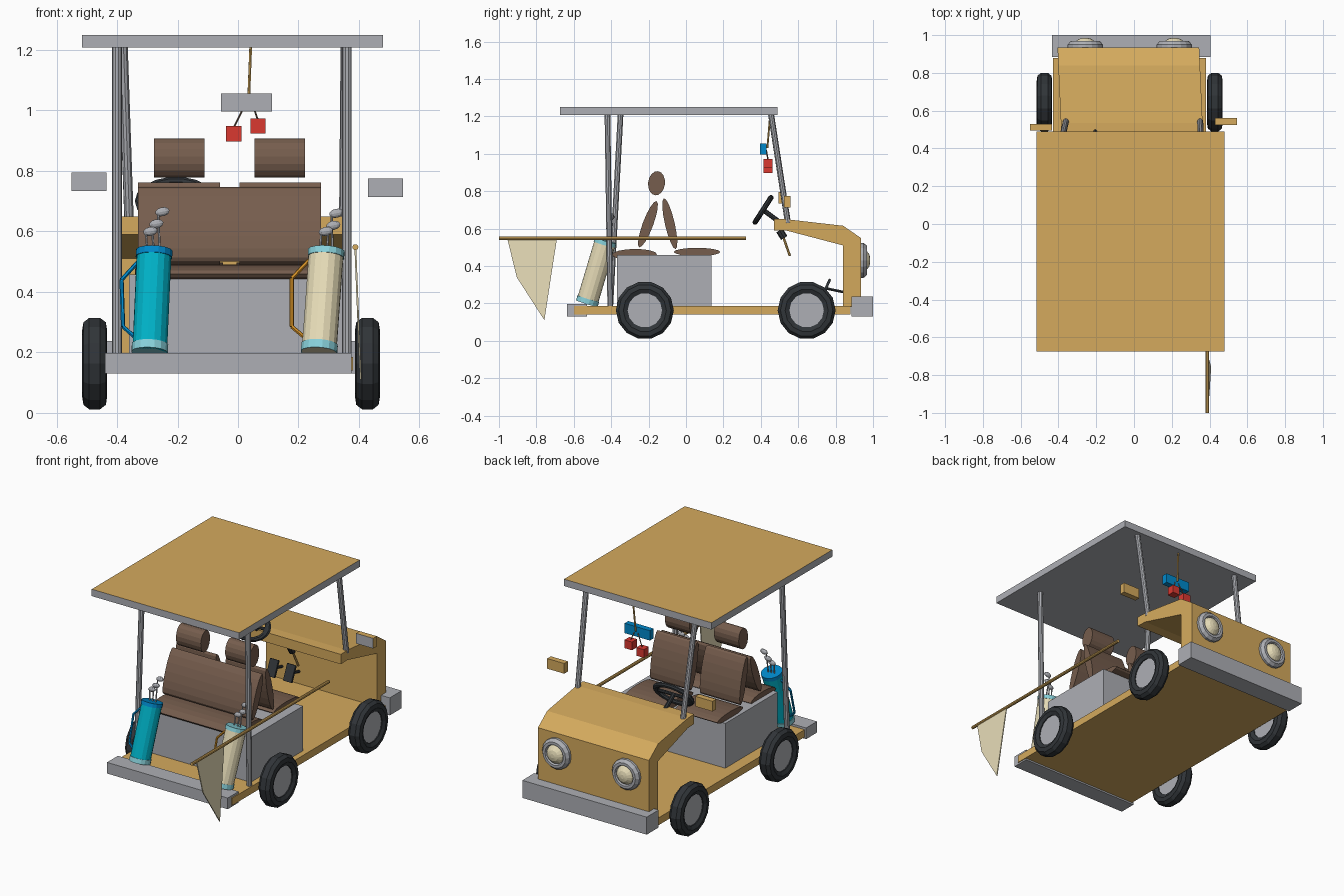
import bpy, bmesh
from math import sin, cos, pi, atan2
from mathutils import Vector, Matrix

if "Cube" in bpy.data.objects:
    bpy.data.objects.remove(bpy.data.objects["Cube"])


def mat(name, r, g, b):
    m = bpy.data.materials.new(name)
    m.diffuse_color = (r, g, b, 1)
    m.use_nodes = True
    m.node_tree.nodes["Principled BSDF"].inputs["Base Color"].default_value = m.diffuse_color
    return m


TAN = mat("tan", 0.66, 0.40, 0.11)
GREY = mat("grey", 0.42, 0.43, 0.46)
BROWN = mat("brown", 0.18, 0.11, 0.075)
BLACK = mat("black", 0.03, 0.035, 0.04)
CREAM = mat("cream", 0.80, 0.72, 0.48)
TEAL = mat("teal", 0.0, 0.45, 0.58)
BLUE = mat("blue", 0.0, 0.25, 0.60)
AQUA = mat("aqua", 0.25, 0.65, 0.72)
ORANGE = mat("orange", 0.65, 0.28, 0.02)
RED = mat("red", 0.70, 0.04, 0.03)


def finish(bm, name, *mats):
    bmesh.ops.recalc_face_normals(bm, faces=bm.faces)
    me = bpy.data.meshes.new(name)
    bm.to_mesh(me)
    bm.free()
    for m in mats:
        me.materials.append(m)
    ob = bpy.data.objects.new(name, me)
    bpy.context.collection.objects.link(ob)
    return ob


def box(name, lo, hi, m, rot=None, face_mat=None, face_dir=None):
    """Box from corner to corner; one face may carry a second material."""
    bm = bmesh.new()
    lo, hi = Vector(lo), Vector(hi)
    bmesh.ops.create_cube(bm, size=1, matrix=Matrix.Diagonal((*(hi - lo), 1)))
    bm.normal_update()
    if face_mat:
        for f in bm.faces:
            f.material_index = int(f.normal.dot(Vector(face_dir)) > 0.9)
    ob = finish(bm, name, m, *([face_mat] if face_mat else []))
    ob.location = (lo + hi) / 2
    if rot:
        ob.rotation_euler = rot
    return ob


def extrude_x(name, pts, x0, x1, m):
    """Extrude a (y, z) profile along x."""
    bm = bmesh.new()
    a, b = ([bm.verts.new((x, y, z)) for y, z in pts] for x in (x0, x1))
    bm.faces.new(a)
    bm.faces.new(b)
    n = len(pts)
    for i in range(n):
        bm.faces.new((a[i], a[(i + 1) % n], b[(i + 1) % n], b[i]))
    return finish(bm, name, m)


def pad(name, p, q, thick, x0, x1):
    """Elliptical cushion between two (y, z) end points."""
    p, q = Vector(p), Vector(q)
    c, u = (p + q) / 2, (q - p) / 2
    v = Vector((-u.y, u.x)).normalized() * thick / 2
    pts = [c + u * cos(t) + v * sin(t) for t in [2 * pi * i / 16 for i in range(16)]]
    return extrude_x(name, pts, x0, x1, BROWN)


def lathe(name, prof, at, axis, m, n=16, close=False):
    """Spin (radius, height) points about an axis."""
    bm = bmesh.new()
    rings = [[bm.verts.new((r * cos(2 * pi * i / n), r * sin(2 * pi * i / n), h))
              for i in range(n)] for r, h in prof]
    for a, b in zip(rings, rings[1:] + (rings[:1] if close else [])):
        for i in range(n):
            bm.faces.new((a[i], a[(i + 1) % n], b[(i + 1) % n], b[i]))
    if not close:
        bm.faces.new(rings[0])
        bm.faces.new(rings[-1])
    q = Vector(axis).to_track_quat('Z', 'Y').to_matrix().to_4x4()
    bm.transform(Matrix.Translation(at) @ q)
    return finish(bm, name, m)


def rod(name, p, q, r, m, n=10):
    d = Vector(q) - Vector(p)
    return lathe(name, [(r, 0), (r, d.length)], p, d, m, n)


# Floor, bumpers and seat box
box("floor", (-0.43, -0.60, 0.14), (0.38, 0.88, 0.185), TAN)
box("rear_bumper", (-0.44, -0.635, 0.13), (0.375, -0.53, 0.198), GREY)
box("front_bumper", (-0.435, 0.885, 0.13), (0.405, 1.0, 0.237), GREY)
box("seat_box", (-0.36, -0.37, 0.185), (0.345, 0.135, 0.458), GREY)

# Roof and posts
box("roof", (-0.515, -0.675, 1.208), (0.48, 0.49, 1.25), GREY, None, TAN, (0, 0, 1))
rod("rear_post_left", (-0.40, -0.405, 0.18), (-0.40, -0.35, 1.21), 0.016, GREY)
rod("rear_post_right", (0.36, -0.405, 0.18), (0.36, -0.42, 1.21), 0.016, GREY)
rod("front_post_left", (-0.36, 0.545, 0.63), (-0.38, 0.455, 1.21), 0.016, GREY)
rod("front_post_right", (0.35, 0.545, 0.63), (0.355, 0.455, 1.21), 0.016, GREY)

# Front body shell with dashboard lip, slightly skewed
hood = extrude_x("hood", [(0.47, 0.65), (0.535, 0.65), (0.84, 0.615), (0.935, 0.55), (0.935, 0.18),
                          (0.84, 0.18), (0.84, 0.51), (0.535, 0.59), (0.47, 0.59)],
                 -0.405, 0.345, TAN)
for v in hood.data.vertices:
    v.co.x += 0.045 * (0.935 - v.co.y)

# Headlights
for x in (-0.258, 0.213):
    lathe("headlight_ring", [(0.093, 0), (0.093, 0.02), (0.078, 0.038), (0.062, 0.038), (0.055, 0.02)],
          (x, 0.93, 0.43), (0, 1, 0), GREY)
    lathe("headlight_lens", [(0.06, 0.018), (0.052, 0.035), (0.032, 0.05), (0.012, 0.055)],
          (x, 0.93, 0.43), (0, 1, 0), CREAM)

# Wheels
tyre = [(0.092, -0.03), (0.115, -0.041), (0.14, -0.037), (0.155, -0.018),
        (0.155, 0.018), (0.14, 0.037), (0.115, 0.041), (0.092, 0.03)]
for x in (-0.474, 0.428):
    for y in (-0.22, 0.645):
        lathe("tyre", tyre, (x, y, 0.163), (1, 0, 0), BLACK, 14, True)
        lathe("wheel_hub", [(0.094, -0.024), (0.094, 0.024)], (x, y, 0.163), (1, 0, 0), GREY, 14)

# Back-to-back seats
for x0, x1 in ((-0.33, -0.06), (0.005, 0.275)):
    pad("front_cushion", (-0.065, 0.475), (0.183, 0.475), 0.044, x0 - 0.01, x1 + 0.01)
    pad("front_backrest", (-0.055, 0.49), (-0.118, 0.762), 0.052, x0, x1)
pad("rear_cushion", (-0.395, 0.46), (-0.155, 0.462), 0.06, -0.33, 0.275)
pad("rear_backrest", (-0.25, 0.50), (-0.157, 0.747), 0.056, -0.33, 0.275)
for x0 in (-0.277, 0.055):
    pad("headrest", (-0.165, 0.778), (-0.15, 0.907), 0.09, x0, x0 + 0.167)

# Wing mirrors
box("wing_mirror_left", (-0.55, 0.495, 0.733), (-0.435, 0.53, 0.795), TAN, None, GREY, (0, -1, 0))
box("wing_mirror_right", (0.43, 0.525, 0.713), (0.545, 0.56, 0.775), TAN, None, GREY, (0, -1, 0))

# Inside mirror with hanging cubes
box("inside_mirror", (-0.057, 0.395, 0.996), (0.113, 0.43, 1.056), BLUE, None, GREY, (0, -1, 0))
rod("mirror_stem", (0.035, 0.435, 1.03), (0.042, 0.45, 1.21), 0.005, TAN, 6)
for x, z in ((-0.014, 0.923), (0.066, 0.948)):
    box("hanging_cube", (x - 0.025, 0.415, z - 0.025), (x + 0.025, 0.463, z + 0.025), RED)
    rod("cube_string", (x, 0.44, z + 0.02), (0.028 + x * 0.3, 0.43, 1.02), 0.003, BROWN, 6)

# Steering wheel, column, lever and pedals
ring = [(0.080 + 0.014 * cos(t), 0.014 * sin(t)) for t in [pi * i / 4 for i in range(8)]]
tilt = Vector((0, -0.84, 0.54))
wheel = lathe("steering_wheel", ring, (0, 0.412, 0.70), tilt, BLACK, 18, True)
for v in wheel.data.vertices:
    v.co.x = v.co.x * 1.45 - 0.205
rod("steering_spoke", (-0.33, 0.412, 0.70), (-0.08, 0.412, 0.70), 0.01, BLACK, 8)
rod("steering_column", (-0.205, 0.412, 0.70), (-0.205, 0.52, 0.62), 0.013, BLACK, 8)
rod("lever_knob", (0, 0.50, 0.59), (0, 0.525, 0.55), 0.02, BLACK, 8)
rod("lever_stick", (0, 0.515, 0.57), (0.02, 0.555, 0.455), 0.007, TAN, 8)
for x in (-0.29, -0.175):
    box("pedal", (x - 0.028, 0.743, 0.235), (x + 0.028, 0.757, 0.335), BLACK, (-0.42, 0, 0))
    rod("pedal_arm", (x, 0.75, 0.28), (x, 0.845, 0.26), 0.008, BLACK, 6)


def golf_bag(bottom, top, body, cap, strap, handle, heads):
    p, q = Vector(bottom), Vector(top)
    d = q - p
    r = 0.058
    rod("bag_body", p, q, r, body, 16)
    rod("bag_base_band", p, p + d * 0.08, r + 0.003, AQUA, 16)
    rod("bag_top_band", q - d * 0.06, q + d * 0.005, r + 0.003, cap, 16)
    pts = [Vector((x, (p + d * (z - p.z) / d.z).y, z)) for x, z in handle]
    for a, b in zip(pts, pts[1:]):
        rod("bag_handle", a, b, 0.007, strap, 6)
    for i, (x, y, z) in enumerate(heads):
        h = Vector((x, y, z))
        rod("club_shaft", q + Vector((-0.02 + 0.02 * i, 0, -0.03)), h + Vector((-0.015, 0, 0)), 0.004, GREY, 6)
        bm = bmesh.new()
        bmesh.ops.create_uvsphere(bm, u_segments=10, v_segments=6, radius=1,
                                  matrix=Matrix.Translation(h) @ Matrix.Rotation(-0.2, 4, 'Y')
                                  @ Matrix.Diagonal((0.025, 0.012, 0.015, 1)))
        finish(bm, "club_head", GREY)


# Golf bags
golf_bag((-0.292, -0.53, 0.20), (-0.277, -0.43, 0.535), TEAL, BLUE, BLUE,
         [(-0.33, 0.50), (-0.385, 0.44), (-0.38, 0.285), (-0.34, 0.25)],
         [(-0.29, -0.415, 0.60), (-0.27, -0.405, 0.625), (-0.25, -0.395, 0.665)])
golf_bag((0.268, -0.53, 0.20), (0.292, -0.43, 0.535), CREAM, AQUA, ORANGE,
         [(0.235, 0.505), (0.178, 0.445), (0.178, 0.285), (0.22, 0.25)],
         [(0.29, -0.415, 0.60), (0.315, -0.405, 0.62), (0.325, -0.395, 0.66)])

# Flag on a horizontal pole
rod("flag_pole", (0.388, -1.0, 0.548), (0.388, 0.32, 0.548), 0.01, TAN, 10)
flag = extrude_x("flag", [(-0.955, 0.545), (-0.905, 0.34), (-0.757, 0.11), (-0.71, 0.42), (-0.69, 0.545)],
                 0.385, 0.391, CREAM)
for v in flag.data.vertices:
    v.co.x += 0.04 * (0.545 - v.co.z)
